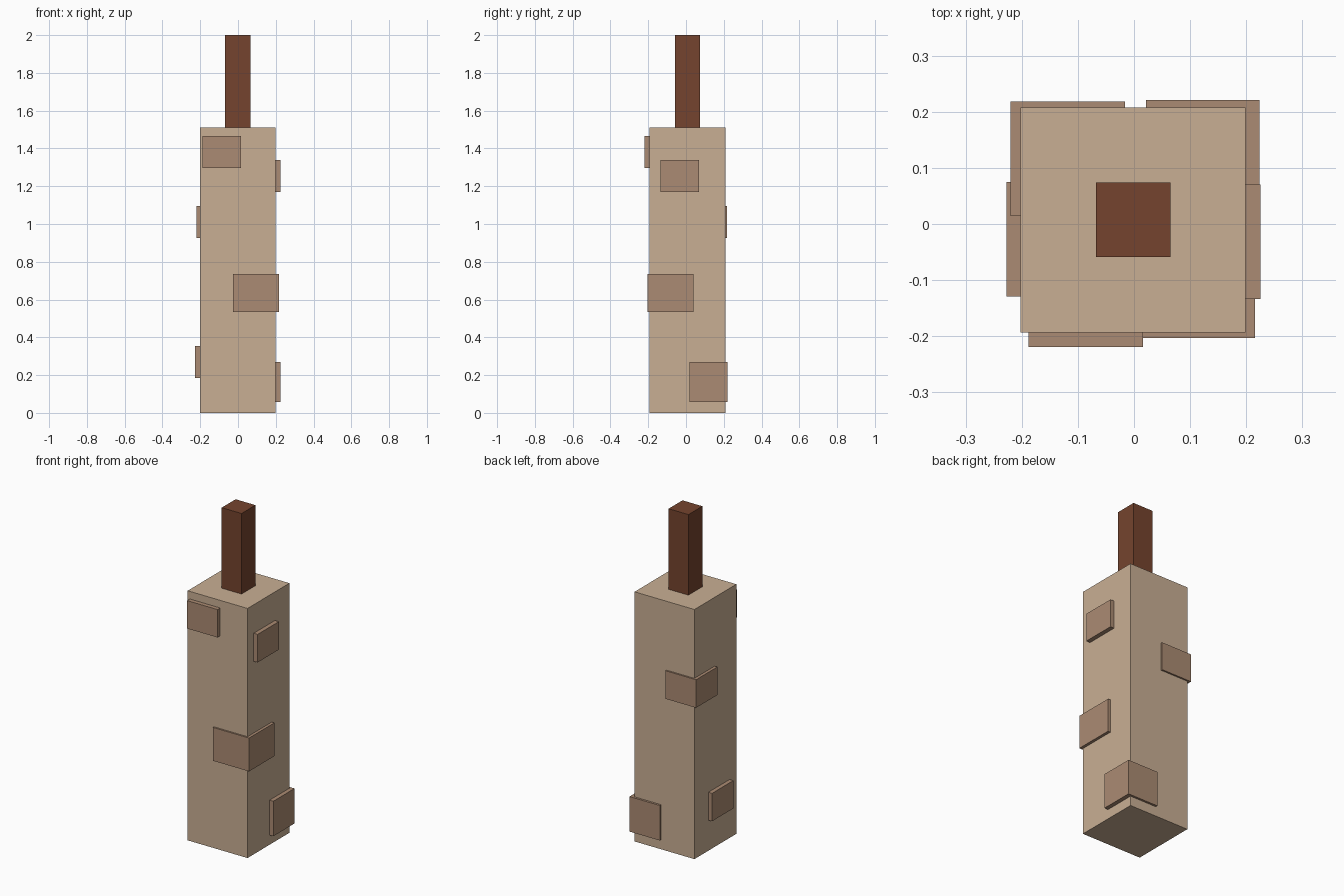
import bpy

if "Cube" in bpy.data.objects:
    bpy.data.objects.remove(bpy.data.objects["Cube"])


def material(name, rgb):
    # sRGB bytes to linear viewport colour
    mat = bpy.data.materials.new(name)
    mat.diffuse_color = [((c / 255 + 0.055) / 1.055) ** 2.4 for c in rgb] + [1.0]
    mat.use_nodes = True
    mat.node_tree.nodes["Principled BSDF"].inputs["Base Color"].default_value = mat.diffuse_color
    return mat


def box(name, x, y, z, mat):
    # Box from (min, max) ranges on each axis
    bpy.ops.mesh.primitive_cube_add(size=1, location=[(a + b) / 2 for a, b in (x, y, z)])
    ob = bpy.context.object
    ob.name = name
    ob.scale = [b - a for a, b in (x, y, z)]
    bpy.ops.object.transform_apply(location=False, rotation=False, scale=True)
    ob.data.materials.append(mat)
    return ob


plaster = material("plaster", (201, 175, 148))
brick = material("brick", (171, 139, 115))
clay = material("clay", (117, 68, 46))

# Chimney body and flue
box("chimney_stack", (-0.202, 0.199), (-0.193, 0.208), (0, 1.512), plaster)
box("chimney_flue", (-0.068, 0.065), (-0.059, 0.074), (1.512, 2), clay)

# Exposed bricks, sunk into the body so only faces and corners stand proud
bricks = {
    "front_upper_brick": ((-0.188, 0.016), (-0.219, -0.015), (1.297, 1.466)),
    "right_upper_brick": ((0.021, 0.225), (-0.134, 0.070), (1.169, 1.339)),
    "back_left_corner_brick": ((-0.220, -0.016), (0.014, 0.218), (0.925, 1.095)),
    "front_right_corner_brick": ((-0.026, 0.216), (-0.203, 0.039), (0.533, 0.735)),
    "left_lower_brick": ((-0.227, -0.023), (-0.129, 0.075), (0.185, 0.354)),
    "back_right_corner_brick": ((0.021, 0.224), (0.018, 0.221), (0.058, 0.270)),
}
for name, (x, y, z) in bricks.items():
    box(name, x, y, z, brick)
